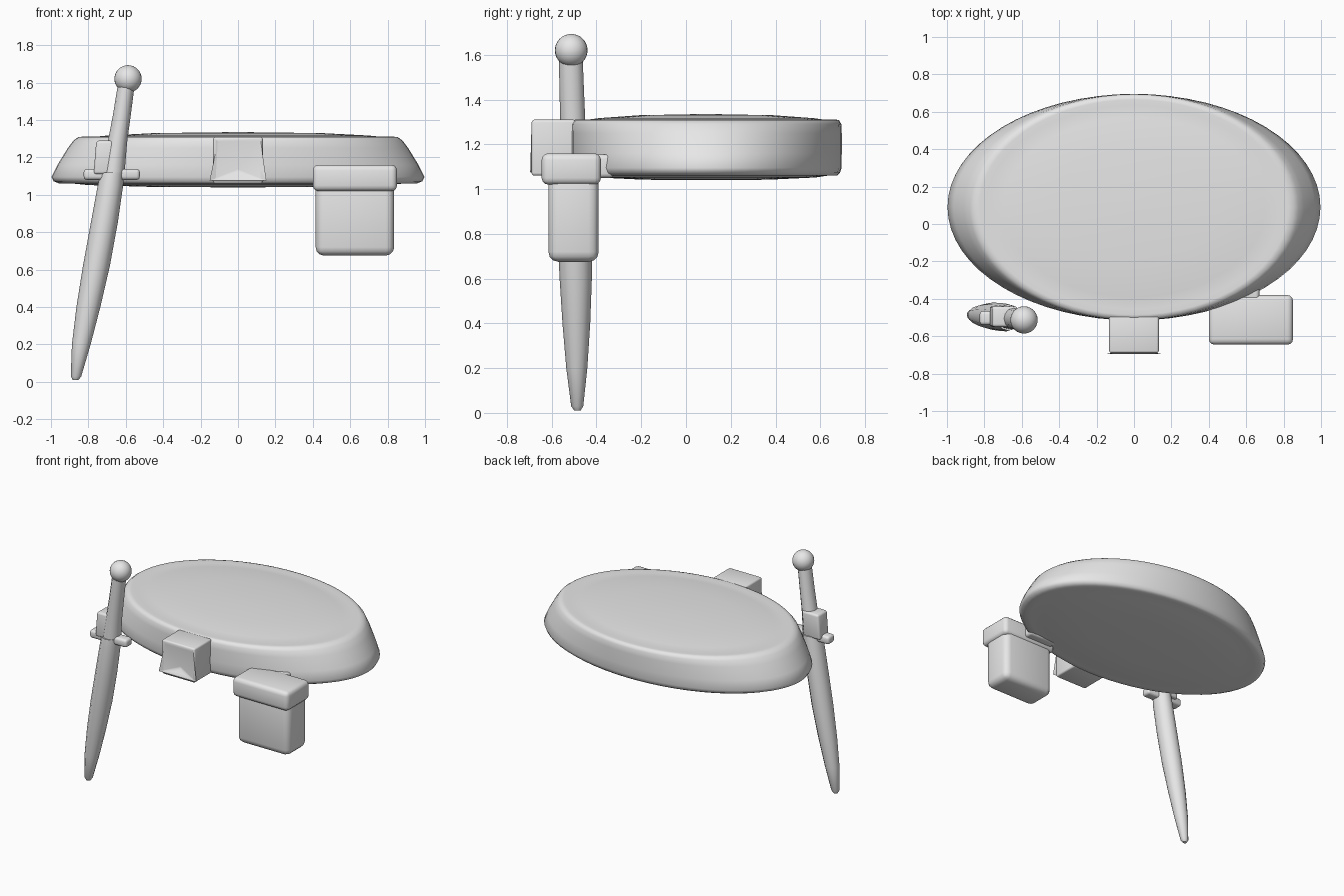
import bpy, bmesh, math
from mathutils import Vector

if "Cube" in bpy.data.objects:
    bpy.data.objects.remove(bpy.data.objects["Cube"])

mat = bpy.data.materials.new("plain grey")
mat.diffuse_color = (0.8, 0.8, 0.8, 1)
mat.use_nodes = True
mat.node_tree.nodes["Principled BSDF"].inputs["Base Color"].default_value = mat.diffuse_color


def finish(name, bm, bevel=0.0, segments=3, angle=40):
    bmesh.ops.recalc_face_normals(bm, faces=bm.faces)
    me = bpy.data.meshes.new(name)
    bm.to_mesh(me)
    bm.free()
    ob = bpy.data.objects.new(name, me)
    bpy.context.collection.objects.link(ob)
    me.materials.append(mat)
    bpy.ops.object.select_all(action='DESELECT')
    ob.select_set(True)
    bpy.context.view_layer.objects.active = ob
    if bevel:
        mod = ob.modifiers.new("rounding", 'BEVEL')
        mod.width, mod.segments = bevel, segments
        bpy.ops.object.modifier_apply(modifier=mod.name)
    bpy.ops.object.shade_smooth_by_angle(angle=math.radians(angle))
    return ob


def loft(name, rings, angle=40):
    """Skin a list of equal-length point rings and close both ends."""
    bm = bmesh.new()
    loops = [[bm.verts.new(p) for p in r] for r in rings]
    n = len(loops[0])
    for a, b in zip(loops, loops[1:]):
        for i in range(n):
            j = (i + 1) % n
            bm.faces.new((a[i], a[j], b[j], b[i]))
    bm.faces.new(loops[0])
    bm.faces.new(loops[-1])
    return finish(name, bm, angle=angle)


def ellipse(cx, cy, z, rx, ry, n):
    return [(cx + rx * math.cos(2 * math.pi * i / n),
             cy + ry * math.sin(2 * math.pi * i / n), z) for i in range(n)]


def box(name, lo, hi, bevel, lean=0.0):
    bm = bmesh.new()
    bmesh.ops.create_cube(bm, size=1)
    lo, hi = Vector(lo), Vector(hi)
    for v in bm.verts:
        v.co = Vector(((lo[k] + hi[k]) / 2 + v.co[k] * (hi[k] - lo[k]) for k in range(3)))
        v.co.x += lean * (v.co.z - (lo.z + hi.z) / 2)
    return finish(name, bm, bevel)


# Belt: flared oval band with shallow crowned caps inside a rounded rim
profile = [(0.05, 0.04, 1.04), (0.45, 0.28, 1.042), (0.80, 0.49, 1.052),
           (0.90, 0.555, 1.062), (0.955, 0.585, 1.06), (0.985, 0.598, 1.072),
           (0.997, 0.605, 1.095), (0.965, 0.606, 1.16), (0.91, 0.606, 1.25),
           (0.88, 0.604, 1.29), (0.855, 0.594, 1.308), (0.825, 0.575, 1.312),
           (0.79, 0.545, 1.308), (0.70, 0.48, 1.317), (0.45, 0.30, 1.33),
           (0.05, 0.04, 1.335)]
loft("belt", [ellipse(0, 0.09, z, rx, ry, 64) for rx, ry, z in profile], 60)

# Buckle: rounded block with a shallow notch in the lower front
bm = bmesh.new()
bmesh.ops.create_cube(bm, size=1)
for v in bm.verts:
    v.co = Vector((v.co.x * 0.265, -0.59 + v.co.y * 0.2, 1.185 + v.co.z * 0.25))
front = min(bm.faces, key=lambda f: f.calc_center_median().y)
bmesh.ops.inset_individual(bm, faces=[front], thickness=0.035)
for v in bmesh.ops.poke(bm, faces=[front])['verts']:
    v.co += Vector((0, 0.03, -0.06))
finish("buckle", bm, 0.018)
box("buckle_mount", (-0.11, -0.56, 1.07), (0.11, -0.46, 1.29), 0.02)

# Pouch hanging from the belt
box("pouch_body", (0.415, -0.615, 0.675), (0.835, -0.39, 1.12), 0.045)
box("pouch_flap", (0.40, -0.645, 1.02), (0.85, -0.38, 1.16), 0.03)
box("pouch_hanger", (0.43, -0.43, 1.05), (0.67, -0.32, 1.155), 0.02)

# Dagger: curved tapering sheath, given as (x, y, z, half width, half depth)
sheath = [(-0.868, -0.485, 0.01, 0.015, 0.014), (-0.866, -0.486, 0.03, 0.028, 0.027),
          (-0.838, -0.488, 0.20, 0.050, 0.047), (-0.800, -0.490, 0.40, 0.064, 0.062),
          (-0.757, -0.493, 0.62, 0.072, 0.073), (-0.715, -0.497, 0.85, 0.072, 0.075),
          (-0.682, -0.500, 1.05, 0.068, 0.074), (-0.672, -0.500, 1.12, 0.064, 0.07)]
loft("sheath", [ellipse(*p, 12) for p in sheath], 50)
grip = [(-0.670, -0.50, 1.10, 0.062, 0.062), (-0.645, -0.505, 1.28, 0.052, 0.056),
        (-0.622, -0.51, 1.42, 0.048, 0.055), (-0.597, -0.515, 1.59, 0.045, 0.053)]
loft("grip", [ellipse(*p, 12) for p in grip], 50)
box("guard", (-0.825, -0.54, 1.08), (-0.525, -0.465, 1.138), 0.018)
box("sheath_loop", (-0.765, -0.55, 1.11), (-0.63, -0.44, 1.29), 0.015, 0.08)

# Round pommel
bm = bmesh.new()
bmesh.ops.create_uvsphere(bm, u_segments=24, v_segments=16, radius=0.073)
bmesh.ops.translate(bm, verts=bm.verts, vec=(-0.588, -0.513, 1.62))
finish("pommel", bm)
